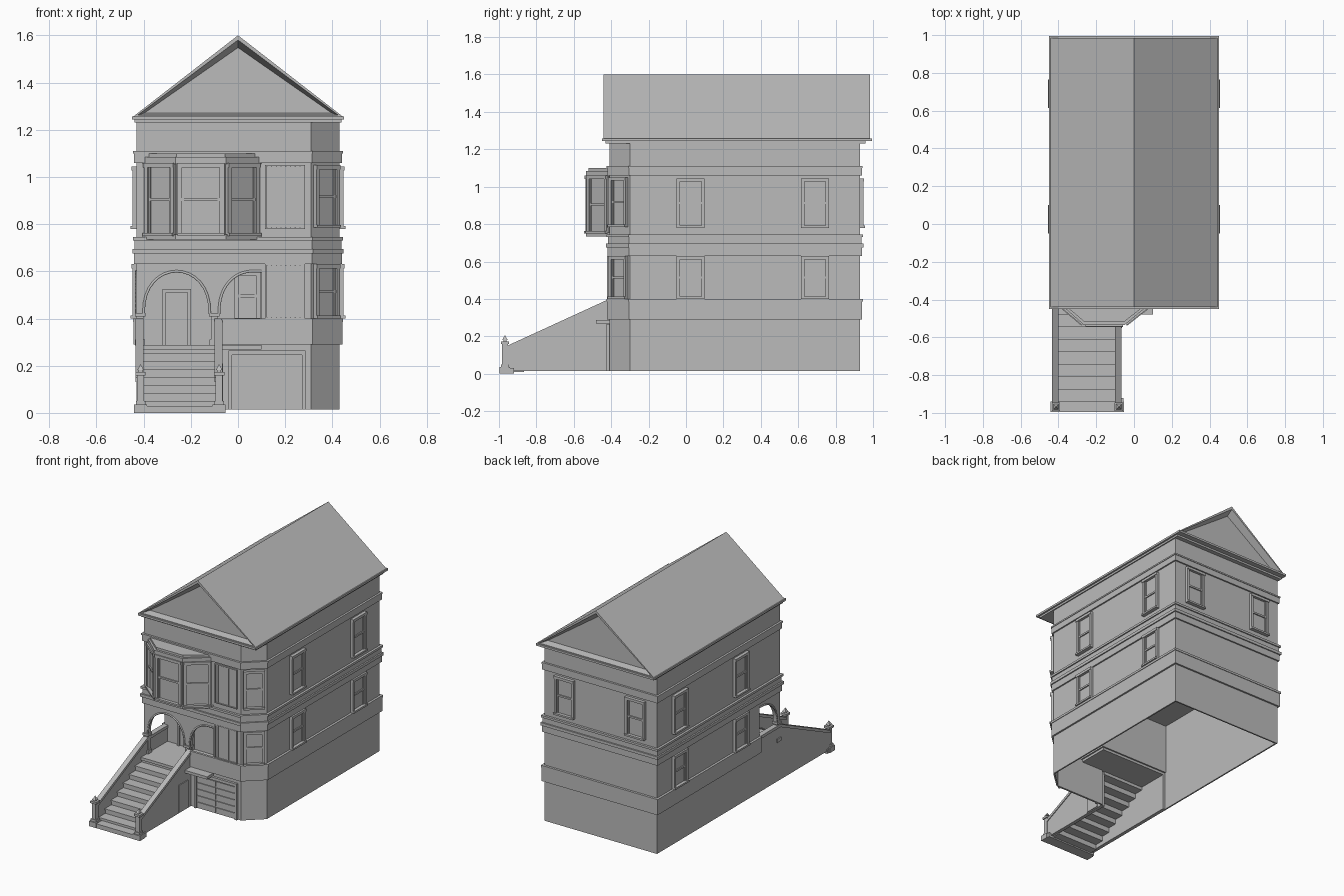
import bpy, bmesh, math
from mathutils import Matrix, Vector

if "Cube" in bpy.data.objects:
    bpy.data.objects.remove(bpy.data.objects["Cube"])

grey = bpy.data.materials.new("plain grey")
grey.use_nodes = True
grey.diffuse_color = (0.5, 0.5, 0.5, 1)
grey.node_tree.nodes["Principled BSDF"].inputs["Base Color"].default_value = grey.diffuse_color


def finish(name, bm, recalc=True):
    if recalc:
        bmesh.ops.recalc_face_normals(bm, faces=bm.faces)
    mesh = bpy.data.meshes.new(name)
    bm.to_mesh(mesh)
    bm.free()
    mesh.materials.append(grey)
    obj = bpy.data.objects.new(name, mesh)
    bpy.context.collection.objects.link(obj)
    return obj


def boxes(name, items, place=Matrix()):
    """Join boxes given as (x0, x1, y0, y1, z0, z1) into one object."""
    bm = bmesh.new()
    for x0, x1, y0, y1, z0, z1 in items:
        centre = Vector((x0 + x1, y0 + y1, z0 + z1)) / 2
        size = Matrix.Diagonal((x1 - x0, y1 - y0, z1 - z0, 1))
        bmesh.ops.create_cube(bm, size=1, matrix=place @ Matrix.Translation(centre) @ size)
    return finish(name, bm)


def extrude(name, outline, axis, start, end):
    """Push a flat outline along one axis."""
    def lift(p, t):
        return {"x": (t, *p), "y": (p[0], t, p[1]), "z": (*p, t)}[axis]
    bm = bmesh.new()
    face = bm.faces.new([bm.verts.new(lift(p, start)) for p in outline])
    new = bmesh.ops.extrude_face_region(bm, geom=[face])["geom"]
    shift = Vector(lift((0, 0), end - start))
    bmesh.ops.translate(bm, verts=[v for v in new if isinstance(v, bmesh.types.BMVert)], vec=shift)
    return finish(name, bm)


def ribbon(name, path, z0, z1, out, closed=True):
    """Upright wall along a path, thickened outward or inward."""
    bm = bmesh.new()
    low = [bm.verts.new((x, y, z0)) for x, y in path]
    high = [bm.verts.new((x, y, z1)) for x, y in path]
    for i in range(len(path) if closed else len(path) - 1):
        j = (i + 1) % len(path)
        bm.faces.new((low[i], low[j], high[j], high[i]))
    obj = finish(name, bm, recalc=False)
    mod = obj.modifiers.new("thickness", "SOLIDIFY")
    mod.thickness, mod.offset = abs(out), math.copysign(1, out)
    mod.use_even_offset = True
    return obj


def on_wall(x, y, angle):
    return Matrix.Translation((x, y, 0)) @ Matrix.Rotation(angle, 4, "Z")


def window(name, place, width, z0, z1, edge=0.018):
    h, mid = width / 2, (z0 + z1) / 2
    i = h - edge
    parts = [(-h, -i, -.018, 0, z0, z1), (i, h, -.018, 0, z0, z1),
             (-h, h, -.022, 0, z1 - edge, z1), (-h, h, -.026, 0, z0, z0 + .012),
             (-i, i, -.004, 0, z0, z1), (-i, i, -.012, 0, mid - .006, mid + .006)]
    for side in (-1, 1):
        a, b = sorted((side * i, side * (i - .008)))
        parts.append((a, b, -.009, 0, z0, z1))
    boxes(name, parts, place)


# Footprint of the house, anticlockwise from the front left corner
W, FRONT, BACK, PORCH = .43, -.41, .93, -.19
CUT_X, CUT_Y = .31, -.30
around = [(CUT_X, FRONT), (W, CUT_Y), (W, BACK), (-W, BACK)]
full = [(-W, FRONT)] + around
open_front = [(-.07, FRONT)] + around + [(-W, PORCH)]
lower = [(.1, FRONT)] + around + [(-W, PORCH), (.1, PORCH)]

# Walls
ribbon("ground_walls", open_front, .015, .3, -.01, closed=False)
ribbon("lower_storey_walls", lower, .285, .64, -.01)
extrude("upper_storey", full, "z", .63, 1.24)

# Bands and cornices
ribbon("parapet_band", open_front, .29, .4, .012, closed=False)
ribbon("parapet_cap", open_front, .385, .4, .016, closed=False)
for label, z0, z1, out in (("lower_cornice", .63, .675, .01), ("cornice_ledge", .675, .695, .018),
                           ("middle_cornice", .695, .73, .008), ("upper_ledge", .73, .745, .016),
                           ("frieze_band", 1.06, 1.11, .01), ("frieze_lip", 1.1, 1.11, .014)):
    ribbon(label, full, z0, z1, out)

# Roof with recessed gables and an eave ledge
roof = extrude("roof", [(-.445, 1.255), (.445, 1.255), (0, 1.6)], "y", -.44, .985)
bm = bmesh.new()
bm.from_mesh(roof.data)
gables = [f for f in bm.faces if abs(f.normal.y) > .9]
bmesh.ops.inset_individual(bm, faces=gables, thickness=.02)
bmesh.ops.inset_individual(bm, faces=gables, thickness=.032, depth=-.045)
bm.to_mesh(roof.data)
bm.free()
boxes("eaves", [(-.45, .45, -.45, .995, 1.243, 1.257), (-.438, .438, -.43, .96, 1.23, 1.243)])

# Windows on both long sides, the back and the cut corner
for side, angle in ((1, math.pi / 2), (-1, -math.pi / 2)):
    for y in (.025, .69):
        name = "left" if side > 0 else "right"
        window(name + "_lower_window", on_wall(side * W, y, angle), .15, .4, .63)
        window(name + "_upper_window", on_wall(side * W, y, angle), .15, .78, 1.045)
for x in (-.27, .27):
    window("back_window", on_wall(x, BACK, math.pi), .15, .78, 1.045)
corner = on_wall((CUT_X + W) / 2, (FRONT + CUT_Y) / 2, math.atan2(CUT_Y - FRONT, W - CUT_X))
window("corner_lower_window", corner, .135, .4, .63)
window("corner_upper_window", corner, .135, .785, 1.05)

# Slatted panels on the front
for label, z0, z1 in (("lower_panel", .4, .63), ("upper_panel", .78, 1.05)):
    parts = [(.115, .285, FRONT - .004, FRONT, z0, z1)]
    parts += [(x, x + .006, FRONT - .012, FRONT, z0, z1) for x in (.115, .279)]
    parts += [(.115, .285, FRONT - .012, FRONT, z, z + .006) for z in (z0, z1 - .006)]
    parts += [(.125 + k * .02, .14 + k * .02, FRONT - .006, FRONT, z0, z1) for k in range(8)]
    boxes(label, parts)

# Bay window
bay = [(-.39, FRONT), (-.26, -.52), (-.055, -.52), (.085, FRONT)]
wide = [(-.405, FRONT), (-.265, -.535), (-.05, -.535), (.1, FRONT)]
extrude("bay_body", bay, "z", .74, 1.09)
extrude("bay_sill", wide, "z", .735, .755)
extrude("bay_head", wide, "z", 1.055, 1.085)
extrude("bay_roof", bay, "z", 1.085, 1.1)
for (ax, ay), (bx, by) in zip(bay, bay[1:]):
    place = on_wall((ax + bx) / 2, (ay + by) / 2, math.atan2(by - ay, bx - ax))
    window("bay_window", place, math.hypot(bx - ax, by - ay) - .006, .75, 1.06, .02)

# Porch: floor, ceiling, door and window
boxes("porch_floor", [(-W, .1, -.48, PORCH, .268, .287)])
boxes("porch_ceiling", [(-W, .1, FRONT, PORCH, .625, .635)])
boxes("porch_door", [(-.32, -.305, PORCH - .018, PORCH, .285, .525),
                     (-.215, -.2, PORCH - .018, PORCH, .285, .525),
                     (-.32, -.2, PORCH - .018, PORCH, .51, .525),
                     (-.305, -.215, PORCH - .005, PORCH, .285, .51)])
window("porch_window", on_wall(.04, PORCH, 0), .11, .39, .6)

# Porch arches
SPRING, RISE, TOP = .42, .18, .64


def arch(centre, radius, sweep):
    angles = [math.pi - sweep * k / 16 for k in range(17)]
    return [(centre + radius * math.cos(a), SPRING + RISE * math.sin(a) ** .85 if math.sin(a) > 0 else SPRING)
            for a in angles]


whole = arch(-.26, .14, math.pi)
half = arch(.06, .14, math.pi / 2) + [(.1, SPRING + RISE)]
side_arch = arch(-.21, .17, math.pi / 2) + [(PORCH, SPRING + RISE)]
extrude("front_arches", [(-W, TOP), (-W, SPRING)] + whole + half + [(.1, TOP)], "y", FRONT, FRONT + .03)
extrude("side_arch", [(FRONT, TOP), (FRONT, SPRING)] + side_arch + [(PORCH, TOP)], "x", -W, -W + .03)
for points, to_world in ((whole, lambda u, z: (u, FRONT, z)), (half, lambda u, z: (u, FRONT, z)),
                         (side_arch, lambda u, z: (-W, u, z))):
    curve = bpy.data.curves.new("arch_trim", "CURVE")
    curve.dimensions, curve.bevel_depth, curve.bevel_resolution = "3D", .006, 1
    line = curve.splines.new("POLY")
    line.points.add(len(points) - 1)
    for target, p in zip(line.points, points):
        target.co = (*to_world(*p), 1)
    curve.materials.append(grey)
    bpy.context.collection.objects.link(bpy.data.objects.new("arch_trim", curve))


def post(name, x, y, levels):
    boxes(name, [(x - r, x + r, y - r, y + r, z0, z1) for r, z0, z1 in levels])


for x in (-.415, -.1):
    post("porch_post", x, -.396, [(.015, .285, SPRING), (.021, .285, .31), (.022, .408, .424)])

# Steps and their base
steps = []
for k in range(8):
    y, z = -.935 + k * .066, .015 + (k + 1) * .034
    steps += [(-.41, -.09, y, y + .07, z - .04, z - .008), (-.41, -.09, y - .006, y + .07, z - .008, z)]
boxes("steps", steps)
boxes("step_base", [(-.435, -.055, -.995, -.92, 0, .03)])

# Sloping stair walls with copings
for label, x0, x1, end in (("right_stair_wall", -W, -.405, PORCH), ("left_stair_wall", -.095, -.07, FRONT)):
    top = [(end, .4), (FRONT, .4), (-.955, .15)]
    extrude(label, top + [(-.955, .015), (end, .015)], "x", x0, x1)
    extrude(label + "_coping", top + [(y, z - .02) for y, z in reversed(top)], "x", x0 - .005, x1 + .005)
boxes("under_stair_door", [(-.07, -.064, -.55, -.45, .02, .21)])

# Newel posts with pointed finials
for x in (-.413, -.08):
    post("newel_post", x, -.968, [(.028, 0, .035), (.015, .03, .17), (.02, .035, .05),
                                  (.022, .158, .173), (.008, .173, .183)])
    bm = bmesh.new()
    tip = Matrix.Translation((x, -.968, .194)) @ Matrix.Rotation(math.pi / 4, 4, "Z")
    bmesh.ops.create_cone(bm, cap_ends=True, segments=4, radius1=.02, radius2=0, depth=.026, matrix=tip)
    finish("newel_finial", bm)

# Garage door with frame and panels
y = FRONT
garage = [(-.04, -.025, y - .014, y, .015, .265), (.272, .287, y - .014, y, .015, .265),
          (-.04, .287, y - .016, y, .245, .265), (-.025, .272, y - .003, y, .015, .245)]
for row in range(5):
    for x in (-.02, .127):
        garage.append((x, x + .14, y - .009, y, .02 + row * .045, .058 + row * .045))
boxes("garage_door", garage)
